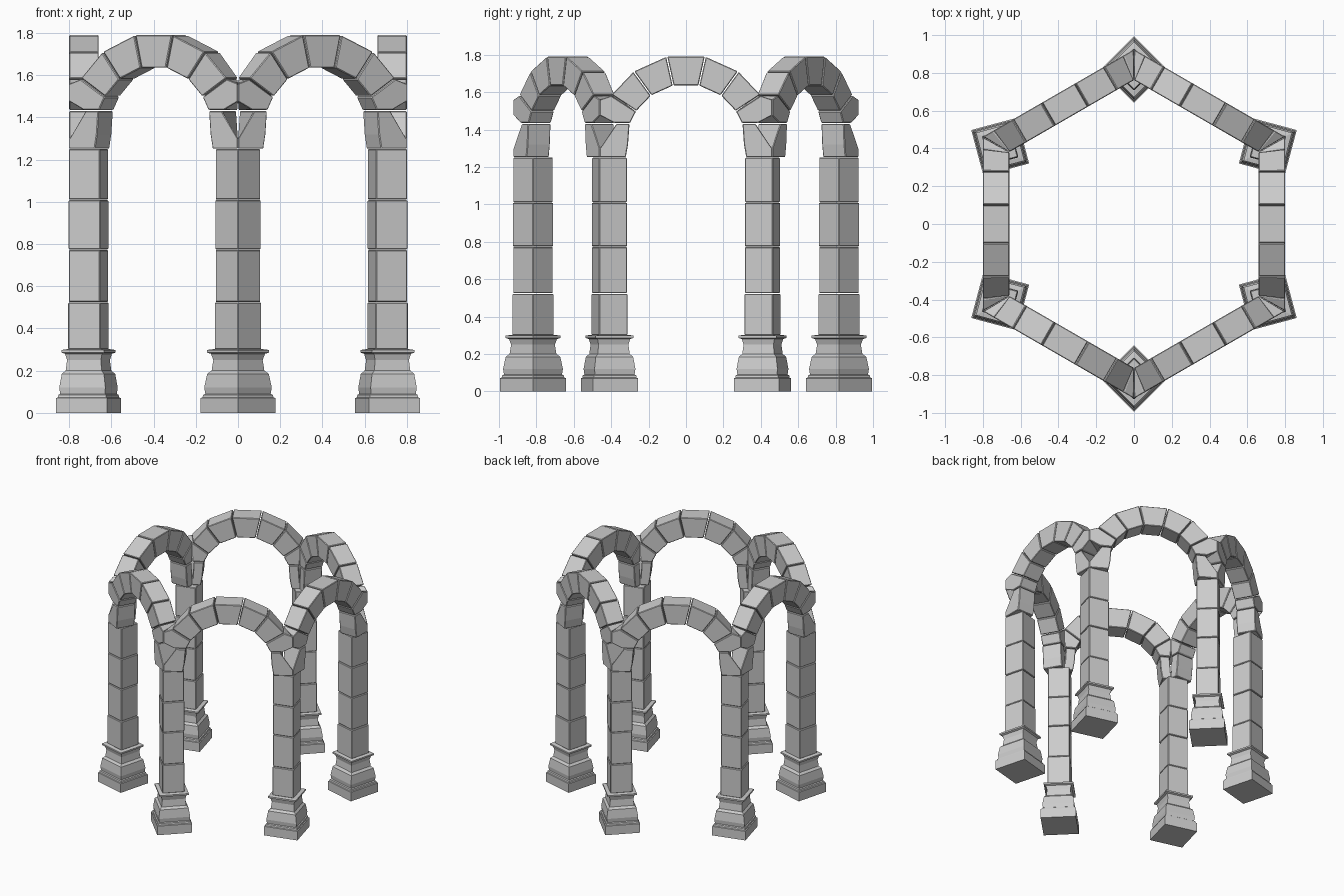
import bpy, bmesh, math
from mathutils import Matrix

if "Cube" in bpy.data.objects:
    bpy.data.objects.remove(bpy.data.objects["Cube"])

TAN30 = math.tan(math.radians(30))
IN, OUT = 0.66, 0.80            # inner and outer wall distance from the centre
CZ, R_IN, R_OUT = 1.325, 0.318, 0.475   # arch centre height and radii


def finish(name, bm, angle, bevel=0.004):
    """Turn a bmesh into an object, rotated about the centre."""
    bmesh.ops.remove_doubles(bm, verts=bm.verts, dist=0.0005)
    bmesh.ops.recalc_face_normals(bm, faces=bm.faces)
    bm.transform(Matrix.Rotation(math.radians(angle), 4, 'Z'))
    me = bpy.data.meshes.new(name)
    bm.to_mesh(me)
    bm.free()
    ob = bpy.data.objects.new(name, me)
    bpy.context.collection.objects.link(ob)
    if bevel:
        m = ob.modifiers.new("worn_edges", 'BEVEL')
        m.width, m.segments = bevel, 1
    return ob


def wall_block(name, pts, sign, angle):
    """Block with an (s, z) outline in the wall plane, mitred at the corners."""
    bm = bmesh.new()
    rings = [[bm.verts.new((a, sign * min(s, a * TAN30 - 0.001), z)) for s, z in pts]
             for a in (IN, OUT)]
    n = len(pts)
    bm.faces.new(rings[0])
    bm.faces.new(rings[1][::-1])
    for i in range(n):
        j = (i + 1) % n
        bm.faces.new((rings[0][i], rings[1][i], rings[1][j], rings[0][j]))
    return finish(name, bm, angle)


def square_loft(name, profile, angle, bevel=0):
    """Diagonal square rings (half diagonal, z) stacked at a corner."""
    bm = bmesh.new()
    rings = []
    for d, z in profile:
        rings.append([bm.verts.new((0.818 + x * d, y * d, z))
                      for x, y in ((1, 0), (0, 1), (-1, 0), (0, -1))])
    bm.faces.new(rings[0][::-1])
    bm.faces.new(rings[-1])
    for lo, hi in zip(rings, rings[1:]):
        for i in range(4):
            j = (i + 1) % 4
            bm.faces.new((lo[i], lo[j], hi[j], hi[i]))
    return finish(name, bm, angle, bevel)


def polar(r, deg):
    t = math.radians(deg)
    return r * math.sin(t), CZ + r * math.cos(t)


def voussoir(a0, a1):
    g = 0.5   # joint gap in degrees
    return [polar(R_IN, a0 + g), polar(R_OUT, a0 + g * 0.8),
            polar(R_OUT, a1 - g * 0.8), polar(R_IN, a1 - g)]


BASE = [(0.177, 0), (0.177, 0.07), (0.168, 0.073), (0.165, 0.085),
        (0.155, 0.09), (0.160, 0.12), (0.146, 0.185), (0.125, 0.20),
        (0.117, 0.25), (0.128, 0.28), (0.148, 0.286), (0.148, 0.298), (0.118, 0.302)]
SHAFT = [(0.30, 0.522, 0.112), (0.525, 0.772, 0.108),
         (0.775, 1.008, 0.110), (1.011, 1.25, 0.108)]
HAUNCH = [polar(R_IN, 57.5), polar(R_OUT, 57.4), (1, 1.56), (1, 1.475),
          (0.385, 1.436), (0.299, 1.436)]
SPRINGER = [(0.322, 1.252), (1, 1.252), (1, 1.30), (0.372, 1.43),
            (0.302, 1.43), (0.31, 1.32)]

for k in range(6):
    side, corner = 60 * k, 60 * k + 30

    # corner pillar: moulded base and stacked shaft stones
    square_loft(f"pillar_base_{k}", BASE, corner)
    for i, (z0, z1, d) in enumerate(SHAFT):
        square_loft(f"shaft_stone_{k}_{i}", [(d, z0), (d, z1)], corner, 0.004)

    # arch: keystone, then mirrored stones down to the springers
    wall_block(f"keystone_{k}", voussoir(-12.5, 12.5), 1, side)
    for sign, label in ((1, "left"), (-1, "right")):
        wall_block(f"upper_arch_stone_{label}_{k}", voussoir(12.5, 36), sign, side)
        wall_block(f"middle_arch_stone_{label}_{k}", voussoir(36, 57), sign, side)
        wall_block(f"haunch_stone_{label}_{k}", HAUNCH, sign, side)
        wall_block(f"springer_{label}_{k}", SPRINGER, sign, side)
